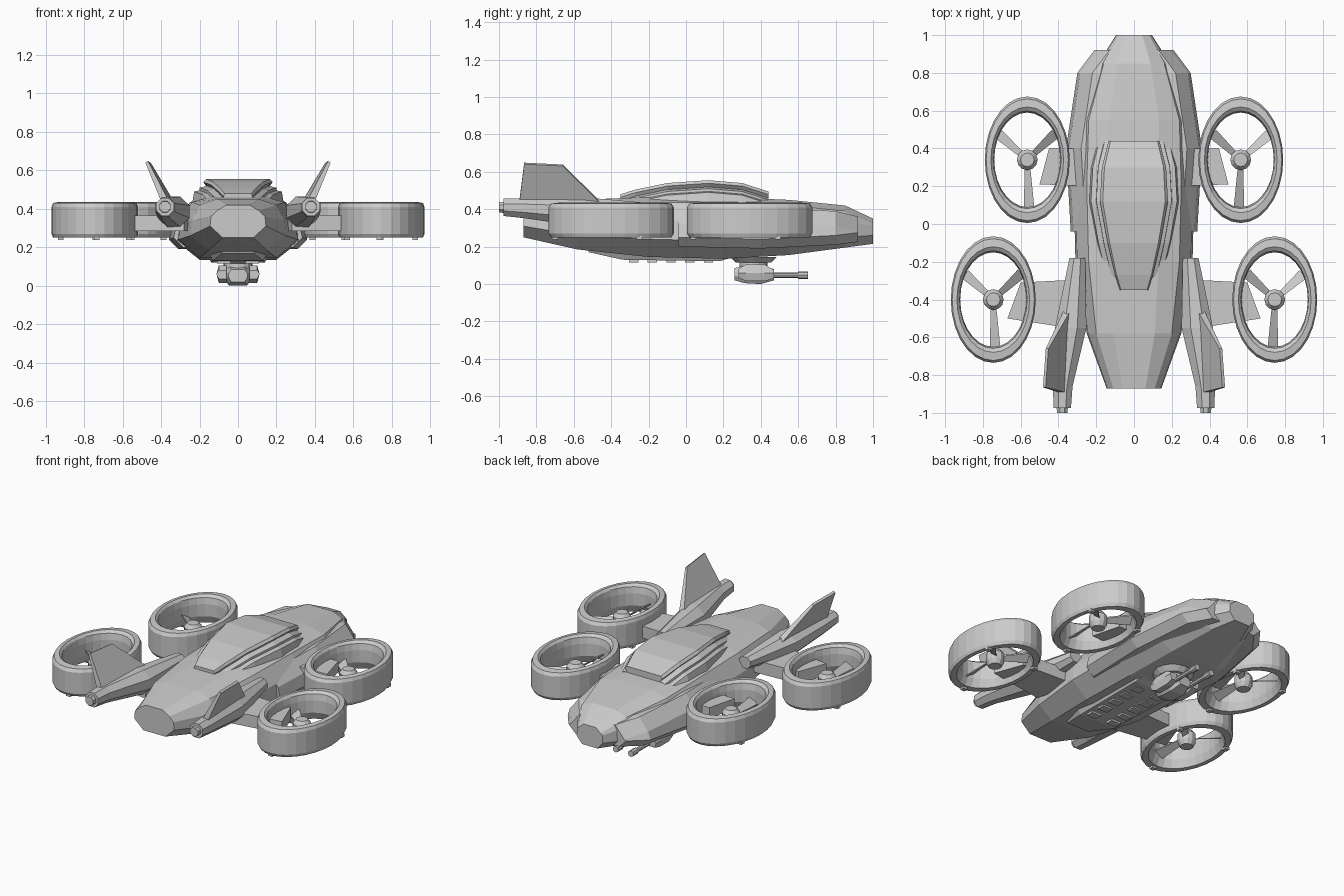
import bpy, bmesh
from math import sin, cos, pi, radians
from mathutils import Matrix, Vector

if "Cube" in bpy.data.objects:
    bpy.data.objects.remove(bpy.data.objects["Cube"], do_unlink=True)

grey = bpy.data.materials.new("hull grey")
grey.use_nodes = True
COLOUR = (0.6, 0.6, 0.6, 1)
grey.diffuse_color = COLOUR
grey.node_tree.nodes["Principled BSDF"].inputs["Base Color"].default_value = COLOUR


def finish(name, bm, mirror=False):
    bmesh.ops.recalc_face_normals(bm, faces=bm.faces)
    mesh = bpy.data.meshes.new(name)
    bm.to_mesh(mesh)
    bm.free()
    mesh.materials.append(grey)
    ob = bpy.data.objects.new(name, mesh)
    bpy.context.scene.collection.objects.link(ob)
    if mirror:
        ob.modifiers.new("mirror", 'MIRROR').use_mirror_merge = False
    return ob


def loft(bm, sections, closed=False):
    """Skin rings of points; cap the ends unless the loft closes on itself."""
    rings = [[bm.verts.new(p) for p in s] for s in sections]
    pairs = list(zip(rings, rings[1:])) + ([(rings[-1], rings[0])] if closed else [])
    for a, b in pairs:
        n = len(a)
        for i in range(n):
            j = (i + 1) % n
            bm.faces.new((a[i], a[j], b[j], b[i]))
    if not closed:
        bm.faces.new(rings[0])
        bm.faces.new(rings[-1])


def both_sides(y, half):
    """Full cross-section from its right half, listed bottom to top."""
    return [(x, y, z) for x, z in half] + [(-x, y, z) for x, z in reversed(half)]


def cylinder(bm, r1, r2, depth, centre, axis='Z', sides=12):
    rot = Matrix.Rotation(-pi / 2, 4, 'X') if axis == 'Y' else Matrix()
    bmesh.ops.create_cone(bm, cap_ends=True, segments=sides, radius1=r1, radius2=r2,
                          depth=depth, matrix=Matrix.Translation(centre) @ rot)


def box(bm, centre, size):
    bmesh.ops.create_cube(bm, size=1, matrix=Matrix.Translation(centre)
                          @ Matrix.Diagonal((*size, 1)))


def plate(bm, outline, z0, z1):
    loft(bm, [[(x, y, z) for x, y in outline] for z in (z0, z1)])


# Main hull: y, belly / chine / roof half widths, belly / chine / shoulder / roof heights
bm = bmesh.new()
hull = [(-.87, .08, .145, .11, .25, .31, .36, .42), (-.58, .15, .25, .2, .185, .26, .34, .45),
        (-.2, .2, .31, .24, .145, .24, .34, .465), (.2, .2, .32, .25, .135, .23, .34, .465),
        (.55, .17, .3, .24, .155, .23, .33, .45), (.85, .11, .19, .16, .195, .25, .34, .42),
        (1, .055, .095, .08, .215, .26, .31, .35)]
loft(bm, [both_sides(y, [(b, zb), (c, zc), (c * .97, zs), (t, zt - .03), (t * .55, zt)])
          for y, b, c, t, zb, zc, zs, zt in hull])
finish("hull", bm)

# Side sponsons along the front half
bm = bmesh.new()
loft(bm, [[(.1, y, lo), (x - .05, y, lo), (x, y, lo + .05), (x - .015, y, hi - .08),
           (x - .08, y, hi), (.1, y, hi)]
          for y, x, lo, hi in [(-.04, .335, .2, .4), (.4, .36, .19, .41),
                               (.8, .3, .21, .39), (.92, .21, .225, .36)]])
finish("side_sponson", bm, True)

# Canopy: a wide stepped base below an overhanging roof
canopy = [(-.35, .075, .48), (-.27, .1, .505), (-.1, .14, .54), (.12, .18, .555),
          (.3, .17, .54), (.44, .135, .495)]
bm = bmesh.new()
loft(bm, [both_sides(y, [(w * .72, z - .07), (w, z - .016), (w * .92, z)])
          for y, w, z in canopy])
finish("canopy_roof", bm)
for name, spread, drop in (("canopy_base", .06, .055), ("canopy_step", .025, .035)):
    bm = bmesh.new()
    loft(bm, [both_sides(y, [(w + spread, .42), (w + spread * .8, z - drop - .01),
                             (w * .8 + spread * .6, z - drop)])
              for y, w, z in canopy])
    finish(name, bm)

# Tail booms with exhaust nozzles
bm = bmesh.new()
boom = [(-.18, .3, .395, .045, .04), (-.55, .335, .385, .09, .085), (-.86, .377, .405, .056, .058),
        (-.975, .38, .41, .05, .05), (-.975, .38, .41, .032, .032), (-1, .38, .41, .03, .03)]
loft(bm, [[(cx + rx * cos(a), y, cz + rz * sin(a))
           for a in [pi / 8 + i * pi / 4 for i in range(8)]]
          for y, cx, cz, rx, rz in boom])
finish("tail_boom", bm, True)

# Canted tail fins
bm = bmesh.new()
fin = [(.355, -.46, .44), (.385, -.89, .45), (.475, -.865, .645), (.46, -.66, .635)]
loft(bm, [[(x + s * (.018 if z < .5 else .007), y, z - s * .004) for x, y, z in fin]
          for s in (-1, 1)])
finish("tail_fin", bm, True)

# Pylons carrying the ducts
bm = bmesh.new()
plate(bm, [(.25, .4), (.45, .4), (.5, .21), (.25, .2)], .29, .36)
finish("front_pylon", bm, True)
bm = bmesh.new()
plate(bm, [(.22, -.29), (.6, -.31), (.67, -.5), (.28, -.56)], .285, .365)
finish("rear_pylon", bm, True)

# Oval ducted fans
LIP = [(1, .27), (1, .41), (.85, .43), (.35, .435), (.1, .42), (0, .38),
       (0, .3), (.3, .25), (.85, .25)]


def on_oval(cx, cy, t, a, z):
    return Vector((cx + (.175 + .05 * t) * cos(a), cy + (.25 + .085 * t) * sin(a), z))


def ducted_fan(label, cx, cy):
    bm = bmesh.new()
    loft(bm, [[on_oval(cx, cy, t, 2 * pi * i / 28, z) for t, z in LIP] for i in range(28)], True)
    for deg in (30, 150, 267):
        box(bm, on_oval(cx, cy, .6, radians(deg), .247), (.03, .03, .02))
    finish(label + "_duct", bm, True)

    bm = bmesh.new()
    cylinder(bm, .04, .055, .03, (cx, cy, .275))
    cylinder(bm, .055, .055, .05, (cx, cy, .315))
    cylinder(bm, .055, .036, .025, (cx, cy, .3525))
    finish(label + "_hub", bm, True)

    # Blades widen outwards and are twisted
    bm = bmesh.new()
    for deg in (32, 147, 267):
        tip = on_oval(cx, cy, .05, radians(deg), .315)
        root = Vector((cx, cy, .315))
        across = (tip - root).normalized().cross(Vector((0, 0, 1)))
        rings = []
        for p, w in ((root, .012), (tip, .028)):
            tilt = across * w + Vector((0, 0, w * .6))
            thick = Vector((0, 0, .004))
            rings.append([p - tilt - thick, p + tilt - thick, p + tilt + thick, p - tilt + thick])
        loft(bm, rings)
    finish(label + "_blades", bm, True)


ducted_fan("front", .565, .34)
ducted_fan("rear", .745, -.4)

# Belly armour with raised slats
bm = bmesh.new()
loft(bm, [both_sides(y, [(w, z), (w + .03, z + .05)])
          for y, w, z in [(-.52, .08, .17), (-.34, .13, .13), (.18, .14, .122), (.24, .13, .14)]])
finish("belly_plate", bm)
bm = bmesh.new()
for i in range(5):
    box(bm, (.075, -.28 + i * .1, .125), (.07, .05, .018))
finish("belly_slats", bm, True)

# Chin turret
bm = bmesh.new()
cylinder(bm, .095, .125, .03, (0, .36, .13), sides=16)
cylinder(bm, .075, .075, .04, (0, .36, .1), sides=16)
finish("turret_ring", bm)
bm = bmesh.new()
loft(bm, [both_sides(y, [(w * .7, lo), (w, lo + .025), (w, hi - .025), (w * .7, hi)])
          for y, w, lo, hi in [(.26, .05, .02, .085), (.31, .065, .005, .1),
                               (.4, .065, 0, .1), (.47, .045, .02, .08)]])
finish("turret_body", bm)
bm = bmesh.new()
loft(bm, [[(.06, y, lo), (.1, y, lo), (.112, y, .06), (.1, y, hi), (.06, y, hi)]
          for y, lo, hi in [(.28, .035, .08), (.32, .015, .105), (.42, .015, .105), (.47, .03, .075)]])
finish("turret_pod", bm, True)
bm = bmesh.new()
cylinder(bm, .014, .014, .18, (.055, .52, .047), 'Y', 8)
cylinder(bm, .02, .02, .055, (.055, .625, .047), 'Y', 8)
finish("gun_barrel", bm, True)
